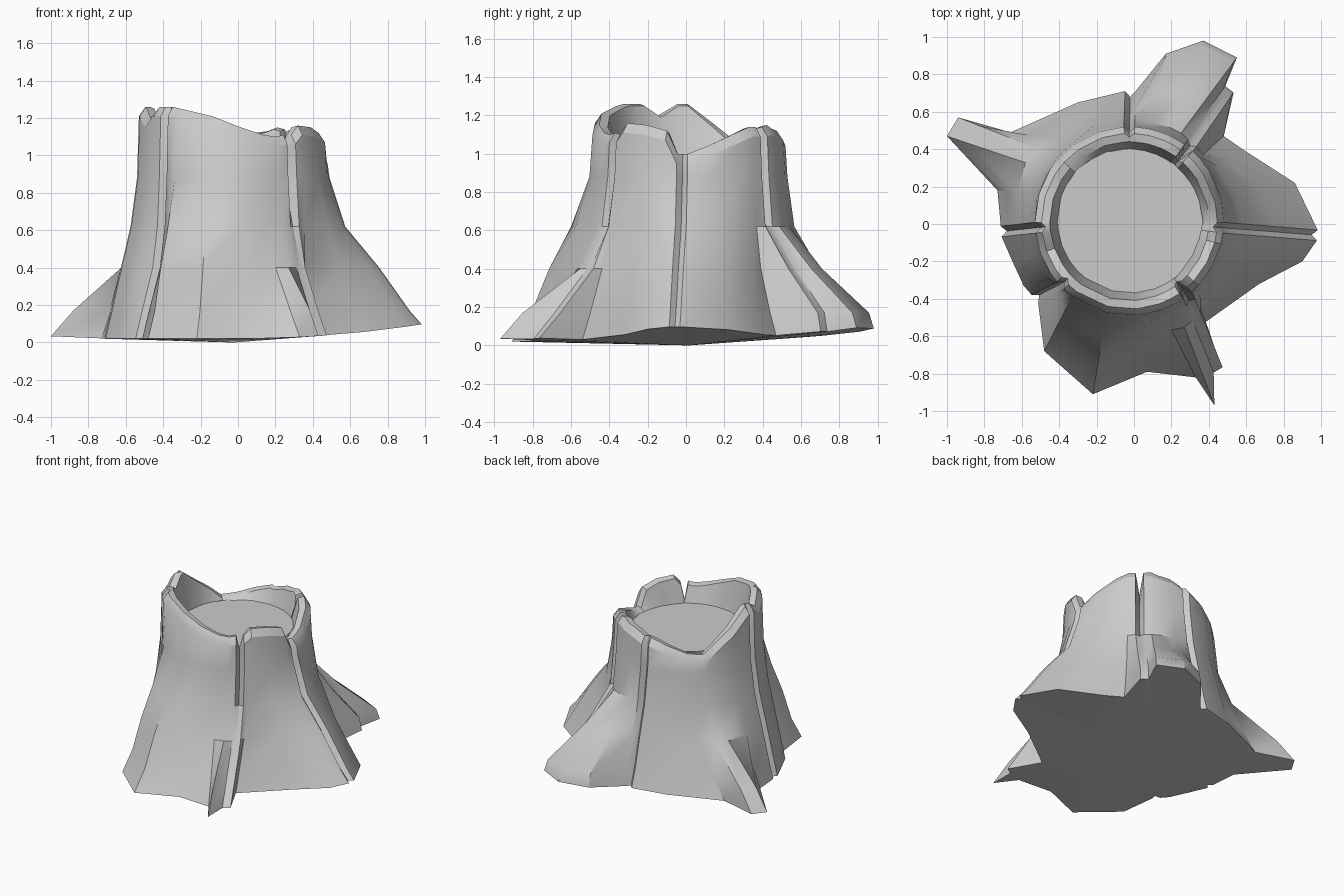
import bpy, bmesh, math
from mathutils import Vector

if "Cube" in bpy.data.objects:
    bpy.data.objects.remove(bpy.data.objects["Cube"])

CENTRE = Vector((-0.025, 0.015))
TRUNK_R, DISC_R, DISC_Z = 0.515, 0.38, 0.98
LEVELS = (0.17, 0.40, 0.62, 0.88)

# Share of the base flare left at each level
PROFILES = {
    "even": (0.80, 0.50, 0.20, 0.0),
    "wide": (0.87, 0.54, 0.17, 0.0),
    "thick": (0.95, 0.45, 0.06, 0.0),
    "low": (0.78, 0.22, 0.05, 0.0),
    "thin": (0.72, 0.28, 0.08, 0.0),
    "slab": (0.76, 0.54, 0.27, 0.02),
}

# Bark columns: trunk angle, rim height, base x, base y, profile, cut
COLUMNS = [
    (-4, 1.00, 0.98, -0.06, "wide", "groove"),
    (12, 1.04, 0.86, 0.22, "wide", ""),
    (32, 1.11, 0.58, 0.40, "even", ""),
    (42, 1.14, 0.48, 0.47, "thin", ""),
    (51, 1.14, 0.51, 0.72, "thick", "crack"),
    (60, 1.15, 0.55, 0.89, "thick", ""),
    (67, 1.13, 0.37, 0.98, "thick", ""),
    (77, 1.12, 0.17, 0.91, "thick", ""),
    (90, 1.09, -0.02, 0.71, "even", "groove"),
    (108, 1.05, -0.30, 0.65, "even", ""),
    (125, 1.00, -0.66, 0.49, "thin", ""),
    (138, 0.99, -0.94, 0.57, "low", ""),
    (148, 1.06, -1.00, 0.47, "low", ""),
    (163, 1.15, -0.73, 0.18, "even", ""),
    (184, 1.26, -0.71, -0.04, "even", "groove"),
    (200, 1.20, -0.65, -0.20, "even", ""),
    (213, 1.26, -0.59, -0.33, "even", ""),
    (223, 1.26, -0.53, -0.40, "thin", "groove"),
    (233, 1.25, -0.48, -0.68, "slab", ""),
    (256, 1.21, -0.22, -0.91, "slab", ""),
    (275, 1.15, 0.07, -0.79, "slab", ""),
    (290, 1.11, 0.33, -0.82, "thin", ""),
    (299, 1.10, 0.43, -0.97, "low", ""),
    (308, 1.11, 0.45, -0.78, "thin", "crack"),
    (317, 1.16, 0.36, -0.54, "even", ""),
    (332, 1.15, 0.67, -0.32, "even", ""),
    (346, 1.12, 0.90, -0.20, "wide", ""),
]


def ray(deg):
    a = math.radians(deg)
    return Vector((math.cos(a), math.sin(a)))


def column(deg, rim, base, profile, depths, notch=False):
    """One vertical strip of points: base, bark levels, rim, inner wall."""
    d = ray(deg)
    trunk = CENTRE + d * TRUNK_R
    out = (base - CENTRE).normalized()
    base_z = 0.02 + 0.08 * max(0, base.x) ** 2 + 0.06 * max(0, base.y) ** 2
    pts = [(*(base - out * depths[0]), base_z)]
    for z, f, cut in zip(LEVELS, PROFILES[profile], depths[1:]):
        p = trunk.lerp(base, f)
        pts.append((*(p - (p - CENTRE).normalized() * cut), z))
    cut = depths[-1]
    if notch:
        rim = DISC_Z + 0.02
    pts.append((*(trunk - d * (0.01 + cut)), rim - 0.05))
    pts.append((*(trunk - d * (0.045 + cut * 0.6)), rim))
    pts.append((*(CENTRE + d * min(0.425, 0.455 - cut * 0.5)), rim - 0.01))
    pts.append((*(CENTRE + d * DISC_R), DISC_Z - 0.02))
    return pts


# Expand each cut column into two lips and a recessed middle
strips = []
FLAT = (0,) * 6
CUTS = {"groove": (0.03, 0.035, 0.035, 0.035, 0.035, 0.035),
        "crack": (0, 0, 0, 0.02, 0.07, 0.09)}
for deg, rim, bx, by, profile, cut in COLUMNS:
    base = Vector((bx, by))
    if not cut:
        strips.append(column(deg, rim, base, profile, FLAT))
        continue
    out = (base - CENTRE).normalized()
    side = Vector((-out.y, out.x)) * 0.028
    strips.append(column(deg - 3.2, rim, base - side, profile, FLAT))
    strips.append(column(deg, rim, base, profile, CUTS[cut], cut == "crack"))
    strips.append(column(deg + 3.2, rim, base + side, profile, FLAT))

# Bark skin, rim and underside
bm = bmesh.new()
grid = [[bm.verts.new(p) for p in s] for s in strips]
under = bm.verts.new((CENTRE.x, CENTRE.y, 0))
for i, a in enumerate(grid):
    b = grid[(i + 1) % len(grid)]
    for k in range(len(a) - 1):
        bm.faces.new((a[k], b[k], b[k + 1], a[k + 1]))
    bm.faces.new((b[0], a[0], under))
mesh = bpy.data.meshes.new("stump_bark")
bm.to_mesh(mesh)
bm.free()
bark = bpy.data.objects.new("stump_bark", mesh)
bpy.context.collection.objects.link(bark)

# Flat cut wood inside the rim
bpy.ops.mesh.primitive_circle_add(vertices=16, radius=DISC_R + 0.015, fill_type="NGON",
                                  location=(CENTRE.x, CENTRE.y, DISC_Z))
disc = bpy.context.object
disc.name = "cut_wood"

grey = bpy.data.materials.new("plain_grey")
grey.diffuse_color = (0.6, 0.6, 0.6, 1)
grey.use_nodes = True
grey.node_tree.nodes["Principled BSDF"].inputs["Base Color"].default_value = grey.diffuse_color
for ob in (bark, disc):
    ob.data.materials.append(grey)
bpy.ops.object.select_all(action="DESELECT")
bark.select_set(True)
bpy.context.view_layer.objects.active = bark
bpy.ops.object.shade_smooth_by_angle(angle=math.radians(32))
